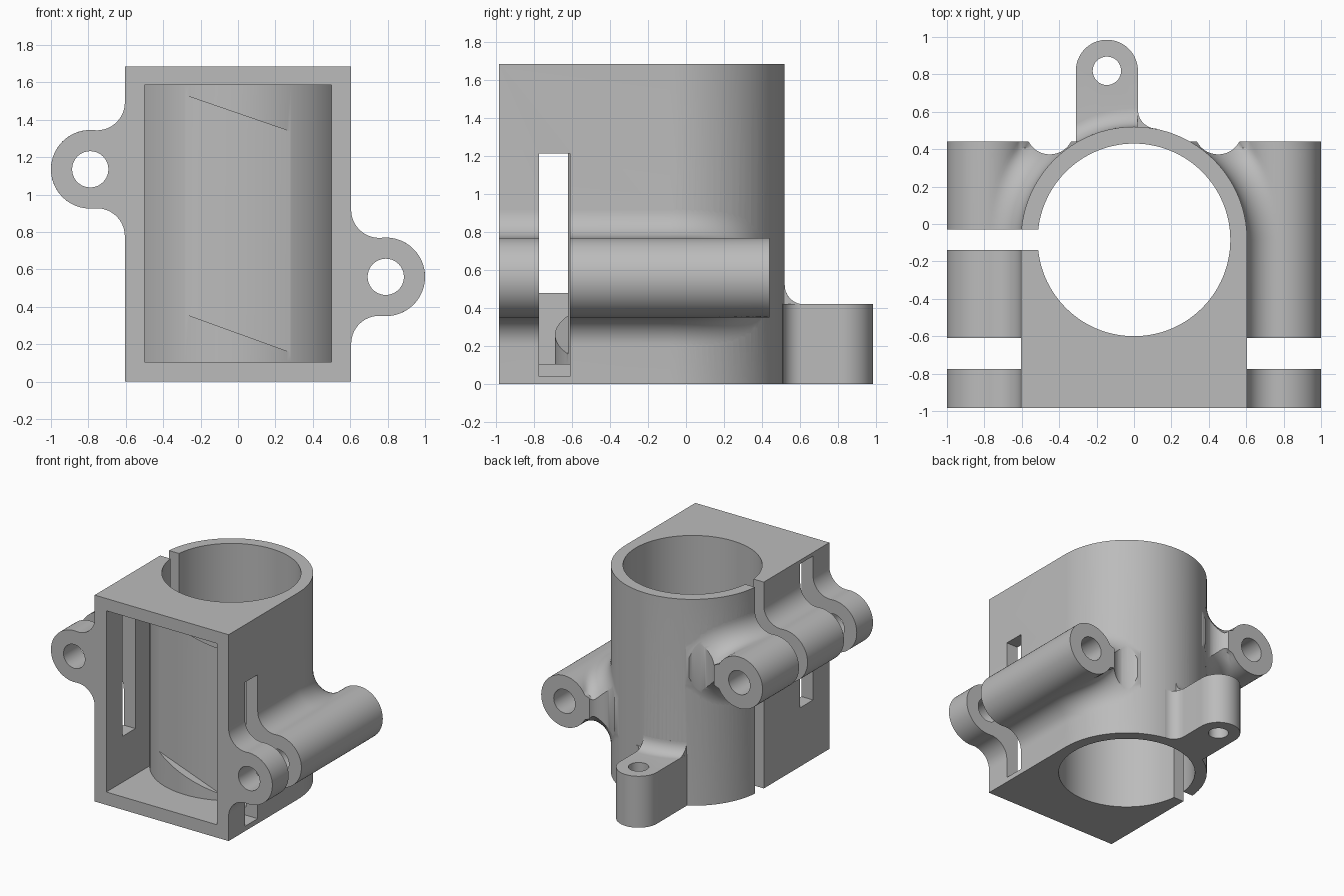
import bpy, bmesh
from math import pi, sin, cos, sqrt, atan2

cube = bpy.data.objects.get("Cube")
if cube:
    bpy.data.objects.remove(cube, do_unlink=True)

FRONT, HEIGHT = -0.985, 1.685
TUBE_Y, TUBE_R, BORE_R = -0.085, 0.605, 0.515
LUG_X, LUG_R, FILLET = 0.79, 0.21, 0.15


def arc(cx, cy, r, a0, a1, n, end=True):
    """Points on an arc; the last one can be left out."""
    return [(cx + r * cos(a0 + (a1 - a0) * i / n), cy + r * sin(a0 + (a1 - a0) * i / n))
            for i in range(n + (1 if end else 0))]


def loft(name, sections):
    """Solid skinned through equal-length closed sections."""
    bm = bmesh.new()
    rings = [[bm.verts.new(p) for p in s] for s in sections]
    n = len(rings[0])
    for a, b in zip(rings, rings[1:]):
        for i in range(n):
            j = (i + 1) % n
            bm.faces.new((a[i], a[j], b[j], b[i]))
    bm.faces.new(rings[0])
    bm.faces.new(rings[-1][::-1])
    bmesh.ops.recalc_face_normals(bm, faces=bm.faces)
    mesh = bpy.data.meshes.new(name)
    bm.to_mesh(mesh)
    bm.free()
    ob = bpy.data.objects.new(name, mesh)
    bpy.context.collection.objects.link(ob)
    return ob


def prism_z(name, plan, z0, z1):
    return loft(name, [[(x, y, z) for x, y in plan] for z in (z0, z1)])


def prism_y(name, outline, y0, y1):
    return loft(name, [[(x, y, z) for x, z in outline] for y in (y0, y1)])


def box(name, x0, x1, y0, y1, z0, z1):
    return prism_z(name, [(x0, y0), (x1, y0), (x1, y1), (x0, y1)], z0, z1)


def combine(target, tool, operation):
    """Apply a boolean and discard the helper."""
    tool.hide_render = True
    mod = target.modifiers.new("combine", "BOOLEAN")
    mod.operation, mod.solver, mod.object = operation, "EXACT", tool
    bpy.ops.object.select_all(action="DESELECT")
    bpy.context.view_layer.objects.active = target
    target.select_set(True)
    bpy.ops.object.modifier_apply(modifier=mod.name)
    bpy.data.objects.remove(tool, do_unlink=True)


def lug(name, side, cz):
    """Clamp lug along y, with fillets that follow the housing wall."""
    ys = [FRONT - 0.05, TUBE_Y] + [TUBE_Y + (0.44 - TUBE_Y) * i / 16 for i in range(1, 17)]
    sections = []
    for y in ys:
        wall = sqrt(TUBE_R ** 2 - max(0, y - TUBE_Y) ** 2)
        cx = wall + FILLET
        dz = sqrt(max((LUG_R + FILLET) ** 2 - (LUG_X - cx) ** 2, (FILLET + 0.03) ** 2))
        a = atan2(dz, cx - LUG_X)
        upper = [(wall - 0.08, dz)] + arc(cx, dz, FILLET, pi, a + pi, 14, end=False)
        outline = upper + arc(LUG_X, 0, LUG_R, a, -a, 40)
        outline += [(x, -z) for x, z in reversed(upper)]
        sections.append([(side * x, y, cz + z) for x, z in outline])
    return loft(name, sections)


# Housing: box front blending into a round tube at the back
plan = [(-TUBE_R, FRONT - 0.05), (TUBE_R, FRONT - 0.05)]
plan += arc(0, TUBE_Y, TUBE_R, 0, pi, 64)
housing = prism_z("clamp_housing", plan, -0.05, HEIGHT)

# Side lugs, one low and one high, each with a rounded notch behind it
LUGS = ((1, 0.56), (-1, 1.135))
for side, cz in LUGS:
    combine(housing, lug("side_lug", side, cz), "UNION")
for side, cz in LUGS:
    notch = prism_z("notch_cutter", arc(side * 0.45, 0.5, 0.128, 0, 2 * pi, 40, end=False), -0.2, 2)
    combine(housing, notch, "DIFFERENCE")

# Rear mounting tab with a corner fillet and a curved top fillet
TAB_X, TAB_Y, TAB_R = -0.145, 0.819, 0.166
tab_plan = [(TAB_X - TAB_R, 0.38), (0.13, 0.45)]
tab_plan += arc(0.121, 0.61, 0.1, 1.5 * pi, pi, 10)
tab_plan += arc(TAB_X, TAB_Y, TAB_R, 0, pi, 32)
combine(housing, prism_z("rear_tab", tab_plan, -0.05, 0.42), "UNION")
sections = []
for i in range(13):
    x = TAB_X + (TAB_R - 0.001) * (i / 6 - 1)
    y = TUBE_Y + sqrt(TUBE_R ** 2 - x * x)
    curve = [(y - 0.06, 0.3), (y - 0.06, 0.52)] + arc(y + 0.1, 0.52, 0.1, pi, 1.5 * pi, 10)
    sections.append([(x, py, pz) for py, pz in curve + [(y + 0.1, 0.3)]])
combine(housing, loft("tab_fillet", sections), "UNION")

# Trim the front and bottom flush
combine(housing, box("trim", -2, 2, FRONT, 2, 0, 2), "INTERSECT")

# Tube bore
bore = prism_z("bore_cutter", arc(0, TUBE_Y, BORE_R, 0, 2 * pi, 112, end=False), -0.2, 2)
combine(housing, bore, "DIFFERENCE")

# Front pocket, leaving the convex tube wall at its back
half = atan2(sqrt(TUBE_R ** 2 - 0.25), 0.5)
pocket = [(-0.5, -1.2), (0.5, -1.2)] + arc(0, TUBE_Y, TUBE_R, -half, half - pi, 48)
combine(housing, prism_z("pocket_cutter", pocket, 0.105, 1.585), "DIFFERENCE")

# Slanted flat on the tube wall
flat = [(-0.28, 0.36), (0.3, 0.15), (0.3, 1.33), (-0.28, 1.53)]
combine(housing, prism_y("flat_cutter", flat, -0.8, -0.622), "DIFFERENCE")

# Slots and bolt holes through the lugs
for side, cz in LUGS:
    xs = sorted((side * 0.48, side * 1.2))
    zs = sorted((cz - side * 0.52, cz + side * 0.655))
    combine(housing, box("slot_cutter", *xs, -0.775, -0.61, *zs), "DIFFERENCE")
    hole = arc(side * LUG_X, cz, 0.097, 0, 2 * pi, 40, end=False)
    combine(housing, prism_y("bolt_hole_cutter", hole, -1.2, 0.6), "DIFFERENCE")

# Clamping slit and tab hole
combine(housing, box("slit_cutter", -1.2, -0.45, -0.14, -0.03, -0.2, 2), "DIFFERENCE")
hole = arc(TAB_X, TAB_Y, 0.076, 0, 2 * pi, 36, end=False)
combine(housing, prism_z("tab_hole_cutter", hole, -0.2, 0.6), "DIFFERENCE")

# Grey finish and smooth curved surfaces
grey = bpy.data.materials.new("plain_grey")
grey.use_nodes = True
colour = (0.5, 0.5, 0.5, 1)
grey.diffuse_color = colour
grey.node_tree.nodes["Principled BSDF"].inputs["Base Color"].default_value = colour
housing.data.materials.clear()
housing.data.materials.append(grey)
for face in housing.data.polygons:
    face.material_index = 0
bpy.ops.object.select_all(action="DESELECT")
bpy.context.view_layer.objects.active = housing
housing.select_set(True)
bpy.ops.object.shade_smooth_by_angle(angle=0.5)
